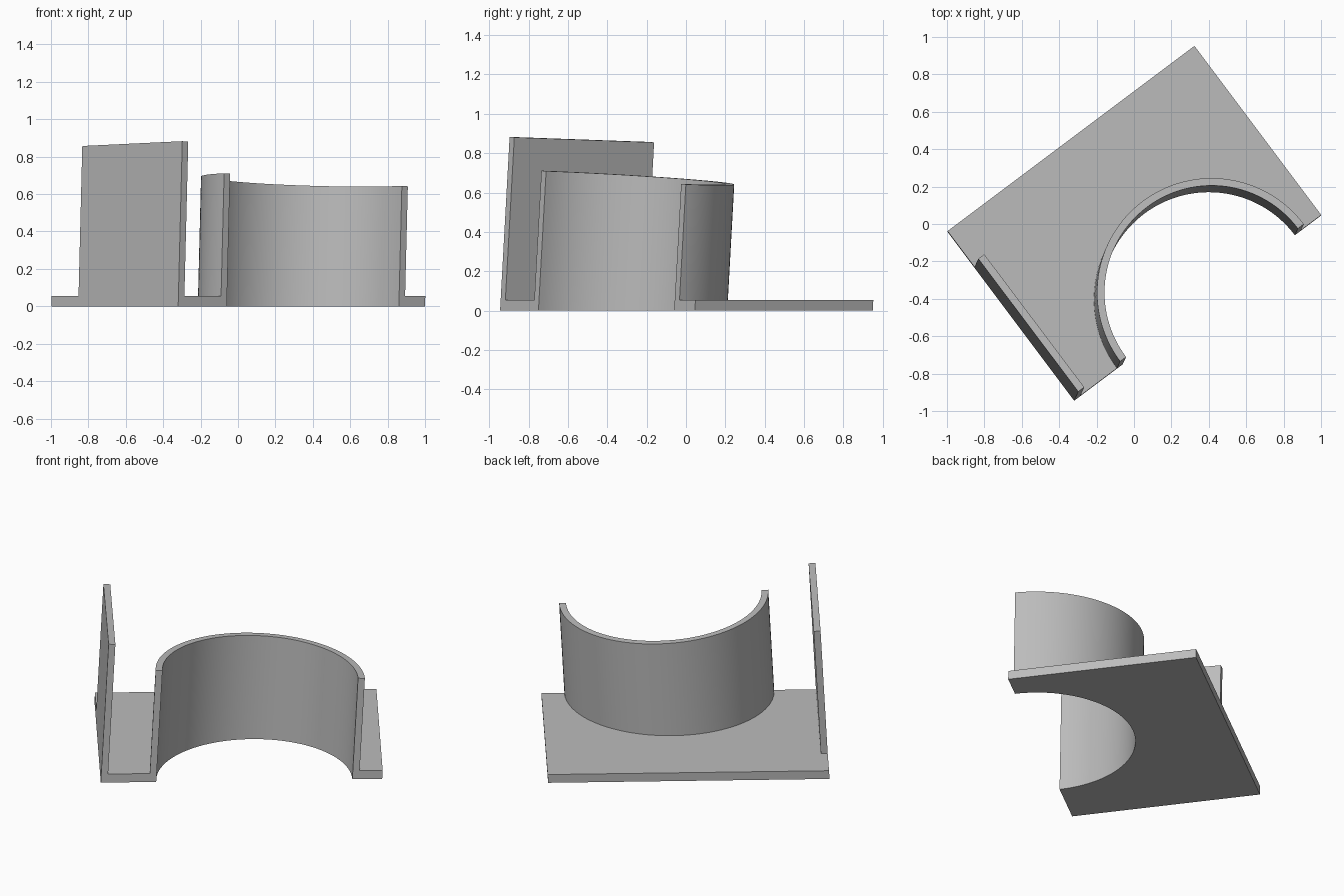
import bpy, bmesh, math
from mathutils import Vector

if "Cube" in bpy.data.objects:
    bpy.data.objects.remove(bpy.data.objects["Cube"])

U = Vector((0.8, 0.6))        # along the long edge of the base
V = Vector((-0.6, 0.8))       # across the base
CORNER = Vector((-0.32, -0.945))
LEAN = Vector((0.025, 0.055))  # sideways lean per unit height
LENGTH, DEPTH, THICK, WALL = 1.65, 1.13, 0.054, 0.04
CENTRE, INNER = 0.90, 0.575

grey = bpy.data.materials.new("grey")
grey.diffuse_color = (0.5, 0.5, 0.5, 1)
grey.use_nodes = True
grey.node_tree.nodes["Principled BSDF"].inputs["Base Color"].default_value = grey.diffuse_color


def prism(name, outline, low, high, slanted=False, bottom=True):
    """Extrude a base-plane outline along the leaning axis."""
    bm = bmesh.new()
    rings = []
    for z, top in ((low, False), (high, True)):
        ring = []
        for a, b in outline:
            p = CORNER + U * a + V * b
            q = p + LEAN * z
            h = z
            if top and slanted:      # top is square to the leaning axis
                h -= 0.028 * q.x + 0.057 * q.y
                q = p + LEAN * h
            ring.append(bm.verts.new((q.x, q.y, h)))
        rings.append(ring)
    lo, hi = rings
    n = len(lo)
    for i in range(n):
        j = (i + 1) % n
        bm.faces.new((lo[i], lo[j], hi[j], hi[i]))
    bm.faces.new(hi)
    if bottom:
        bm.faces.new(lo[::-1])
    bm.normal_update()
    me = bpy.data.meshes.new(name)
    bm.to_mesh(me)
    bm.free()
    me.materials.append(grey)
    ob = bpy.data.objects.new(name, me)
    bpy.context.collection.objects.link(ob)
    bpy.context.view_layer.objects.active = ob
    ob.select_set(True)
    bpy.ops.object.shade_smooth_by_angle(angle=math.radians(30))
    ob.select_set(False)


def arc(r, n=64):
    """Half circle opening onto the front edge, left to right."""
    return [(CENTRE - r * math.cos(math.pi * i / n),
             r * math.sin(math.pi * i / n)) for i in range(n + 1)]


# flat base with a half-round cutout
prism("base_plate", [(0, 0)] + arc(INNER) +
      [(LENGTH, 0), (LENGTH, DEPTH), (0, DEPTH)], 0, THICK)

# half-round wall around the cutout
prism("curved_wall", arc(INNER + WALL)[::-1] + arc(INNER),
      THICK, 0.667, True, False)

# tall straight wall on the short side
prism("side_wall", [(0, 0), (WALL, 0), (WALL, 0.89), (0, 0.89)],
      THICK, 0.823, True, False)
